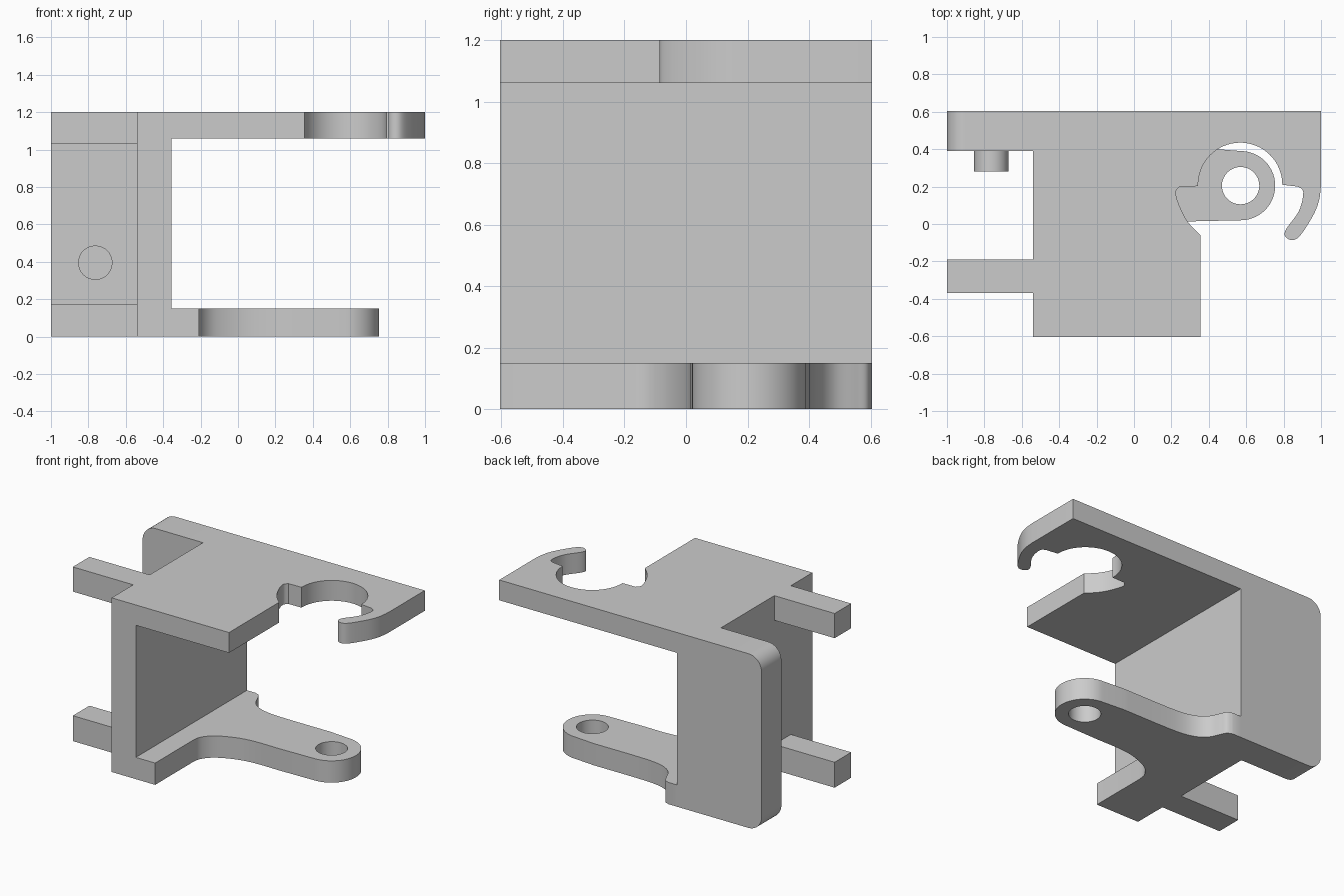
import bpy, bmesh, math
from mathutils import Vector, Matrix
from mathutils.geometry import interpolate_bezier

cube = bpy.data.objects.get("Cube")
if cube:
    bpy.data.objects.remove(cube, do_unlink=True)

grey = bpy.data.materials.new("light grey")
grey.use_nodes = True
grey.diffuse_color = (0.6, 0.6, 0.6, 1)
grey.node_tree.nodes["Principled BSDF"].inputs["Base Color"].default_value = (0.6, 0.6, 0.6, 1)


def arc(cx, cy, r, start, end, steps):
    """Points along a circle, angles in degrees."""
    angles = [math.radians(start + (end - start) * i / steps) for i in range(steps + 1)]
    return [(cx + r * math.cos(a), cy + r * math.sin(a)) for a in angles]


def smooth(points, steps=6):
    """Smooth open curve through a few points."""
    p = [Vector(q) for q in points]
    p = [p[0]] + p + [p[-1]]
    out = []
    for a, b, c, d in zip(p, p[1:], p[2:], p[3:]):
        seg = interpolate_bezier(b, b + (c - a) / 6, c - (d - b) / 6, c, steps + 1)
        out += [tuple(v[:2]) for v in seg[:-1]]
    return out + [tuple(points[-1])]


def prism(name, outline, low, high, upright=False):
    """Extrude an outline along z, or along y when upright."""
    bm = bmesh.new()
    if upright:
        verts = [bm.verts.new((u, low, v)) for u, v in outline]
        move = Vector((0, high - low, 0))
    else:
        verts = [bm.verts.new((u, v, low)) for u, v in outline]
        move = Vector((0, 0, high - low))
    face = bm.faces.new(verts)
    ext = bmesh.ops.extrude_face_region(bm, geom=[face])
    bmesh.ops.translate(bm, vec=move,
                        verts=[g for g in ext["geom"] if isinstance(g, bmesh.types.BMVert)])
    bmesh.ops.recalc_face_normals(bm, faces=bm.faces)
    mesh = bpy.data.meshes.new(name)
    bm.to_mesh(mesh)
    bm.free()
    mesh.materials.append(grey)
    ob = bpy.data.objects.new(name, mesh)
    bpy.context.collection.objects.link(ob)
    return ob


def rect(x0, y0, x1, y1):
    return [(x0, y0), (x1, y0), (x1, y1), (x0, y1)]


def combine(target, tool, operation):
    """Boolean the tool into the target, then discard the tool."""
    bpy.context.view_layer.objects.active = target
    mod = target.modifiers.new("combine", 'BOOLEAN')
    mod.object, mod.operation, mod.solver = tool, operation, 'EXACT'
    bpy.ops.object.modifier_apply(modifier=mod.name)
    bpy.data.objects.remove(tool, do_unlink=True)


BACK, FRONT, TOP = 0.605, -0.605, 1.2
WALL_L, WALL_R = -0.54, -0.355

# Upright wall
body = prism("bracket_body", rect(WALL_L, FRONT, WALL_R, BACK), 0, TOP)

# Back flange with rounded outer corners
flange = ([(WALL_R, 0), (WALL_R, TOP)]
          + arc(-0.9, TOP - 0.1, 0.1, 90, 180, 10)
          + arc(-0.9, 0.1, 0.1, 180, 270, 10))
parts = [prism("back_flange", flange, 0.39, BACK, upright=True)]

# Top plate with round cradle and hook
cradle = arc(0.568, 0.21, 0.225, 182, 0, 32)
notch = smooth([(0.355, -0.06), (0.285, 0.015), (0.24, 0.105), (0.224, 0.17), (0.245, 0.2)])
hook = smooth([(0.875, 0.2), (0.905, 0.17), (0.882, 0.07), (0.815, -0.025), (0.808, -0.065),
               (0.845, -0.086), (0.89, -0.06), (0.96, 0.05), (0.99, 0.13), (1.0, 0.21)])
plate = ([(WALL_L, FRONT), (0.355, FRONT)] + notch + cradle + hook
         + [(1.0, BACK), (WALL_L, BACK)])
parts.append(prism("top_plate", plate, 1.06, TOP))

# Lower arm with round end
arm_front = smooth([(-0.208, -0.2), (-0.195, -0.13), (-0.13, -0.06), (0, -0.005),
                    (0.13, 0.014), (0.3, 0.014)])
arm_back = smooth([(0.42, 0.402), (0.1, 0.402), (-0.05, 0.41), (-0.14, 0.435), (-0.2, 0.48),
                   (-0.235, 0.55), (-0.255, 0.588), (-0.29, BACK)])
arm = ([(WALL_L, FRONT), (-0.208, FRONT)] + arm_front
       + arc(0.57, 0.205, 0.185, -90, 90, 28) + arm_back + [(WALL_L, BACK)])
arm_ob = prism("lower_arm", arm, 0, 0.15)
hole = prism("arm_hole", arc(0.57, 0.205, 0.1, 0, 348.75, 31), -0.1, 0.3)
combine(arm_ob, hole, 'DIFFERENCE')
parts.append(arm_ob)

# Side bars, lower and upper
for name, low, high in (("lower_bar", 0, 0.175), ("upper_bar", 1.03, TOP)):
    parts.append(prism(name, rect(-1, -0.37, -0.45, -0.19), low, high))

# Peg on the flange
parts.append(prism("peg", arc(-0.763, 0.395, 0.092, 0, 348.75, 31), 0.28, 0.45, upright=True))

for part in parts:
    combine(body, part, 'UNION')

# Smooth the curved sides, keep edges crisp
bpy.ops.object.select_all(action='DESELECT')
body.select_set(True)
bpy.context.view_layer.objects.active = body
bpy.ops.object.shade_smooth_by_angle(angle=math.radians(30))
